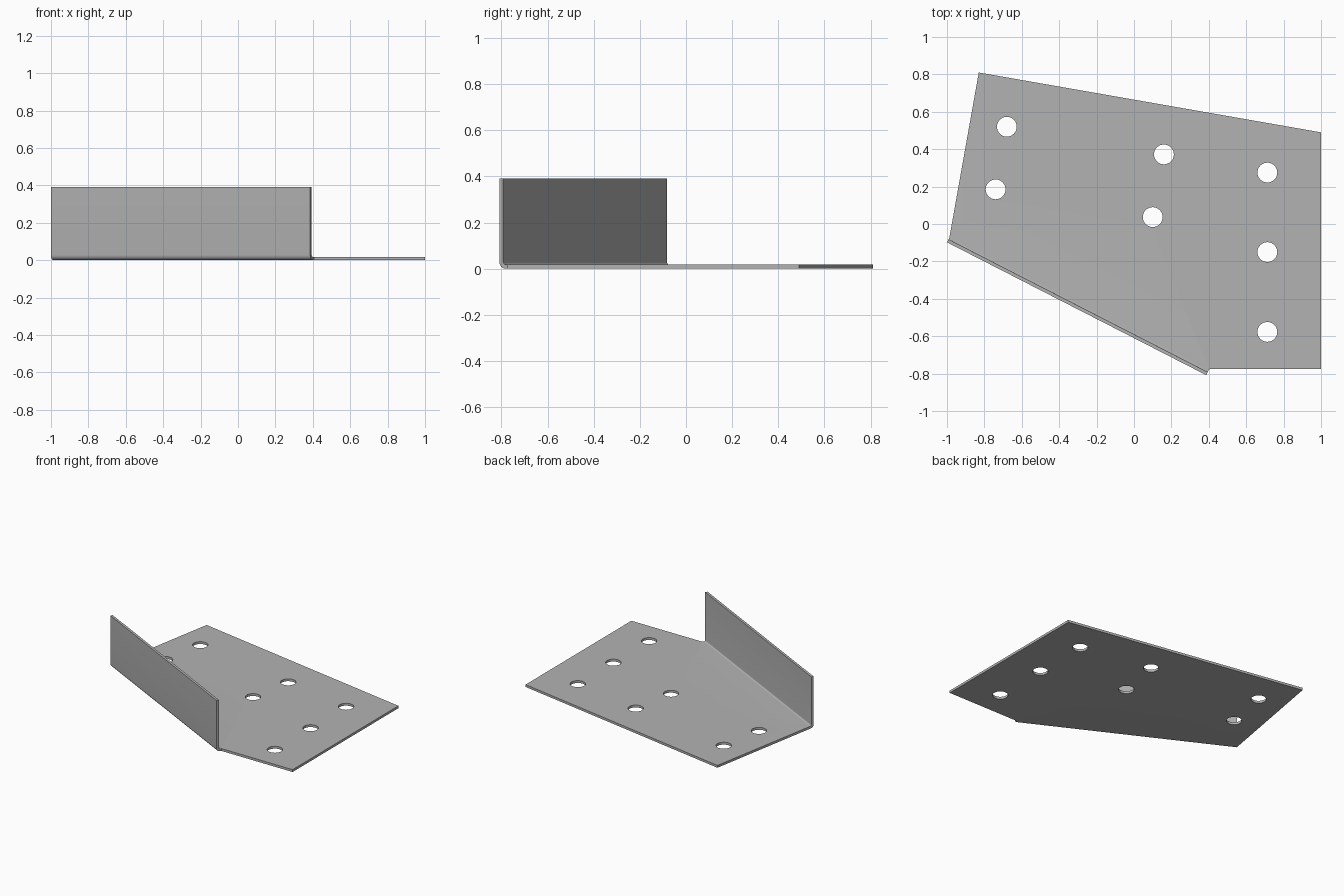
import bpy, bmesh, math
from mathutils import Vector

cube = bpy.data.objects.get("Cube")
if cube:
    bpy.data.objects.remove(cube)

THICK, HEIGHT = 0.018, 0.39
INNER_R = 0.01
OUTER_R = INNER_R + THICK
HOLE_R = 0.053

# Flange outer line, and the direction pointing inwards to the plate
start, end = Vector((-1, -0.098, 0)), Vector((0.386, -0.808, 0))
along = (end - start).normalized()
inward = Vector((-along.y, along.x, 0))
joint_a, joint_b = start + inward * OUTER_R, end + inward * OUTER_R

bm = bmesh.new()


def loop(points):
    verts = [bm.verts.new(p) for p in points]
    return [bm.edges.new((v, verts[i - 1])) for i, v in enumerate(verts)]


def extrude(faces, offset):
    result = bmesh.ops.extrude_face_region(bm, geom=faces)
    moved = [g for g in result["geom"] if isinstance(g, bmesh.types.BMVert)]
    bmesh.ops.translate(bm, verts=moved, vec=offset)


# Flat plate with round holes
outline = [joint_a, joint_b, (0.405, -0.775, 0), (1, -0.775, 0),
           (1, 0.49, 0), (-0.83, 0.81, 0)]
edges = loop(outline)
holes = [(-0.68, 0.52), (-0.74, 0.185), (0.16, 0.372), (0.10, 0.037),
         (0.713, 0.275), (0.713, -0.15), (0.713, -0.577)]
for x, y in holes:
    angles = [math.tau * i / 32 for i in range(32)]
    edges += loop([(x + HOLE_R * math.cos(a), y + HOLE_R * math.sin(a), 0)
                   for a in angles])
filled = bmesh.ops.triangle_fill(bm, edges=edges, use_beauty=True,
                                 normal=(0, 0, 1))
plate = [g for g in filled["geom"] if isinstance(g, bmesh.types.BMFace)]
extrude(plate, Vector((0, 0, THICK)))


# Bent flange: rounded L profile swept along the slanted edge
def arc(radius, steps=8):
    return [(OUTER_R - radius * math.sin(a), OUTER_R - radius * math.cos(a))
            for a in (math.pi / 2 * i / steps for i in range(steps + 1))]


profile = arc(OUTER_R) + [(0, HEIGHT), (THICK, HEIGHT)] + arc(INNER_R)[::-1]
cap = bm.faces.new([bm.verts.new(start + inward * n + Vector((0, 0, z)))
                    for n, z in profile])
extrude([cap], end - start)

# Weld the two together and drop the hidden faces at the joint
bmesh.ops.remove_doubles(bm, verts=bm.verts[:], dist=0.0005)
hidden = [f for f in bm.faces
          if all(abs((v.co - joint_a).dot(inward)) < 0.0005 for v in f.verts)]
bmesh.ops.delete(bm, geom=hidden, context="FACES")
bmesh.ops.recalc_face_normals(bm, faces=bm.faces[:])

mesh = bpy.data.meshes.new("bent_plate")
bm.to_mesh(mesh)
bm.free()
bracket = bpy.data.objects.new("bent_plate", mesh)
bpy.context.collection.objects.link(bracket)

# Plain grey metal
colour = (0.45, 0.45, 0.45, 1)
grey = bpy.data.materials.new("grey_metal")
grey.use_nodes = True
grey.diffuse_color = colour
grey.node_tree.nodes["Principled BSDF"].inputs["Base Color"].default_value = colour
mesh.materials.append(grey)

bpy.ops.object.select_all(action="DESELECT")
bracket.select_set(True)
bpy.context.view_layer.objects.active = bracket
bpy.ops.object.shade_smooth_by_angle(angle=math.radians(30))
